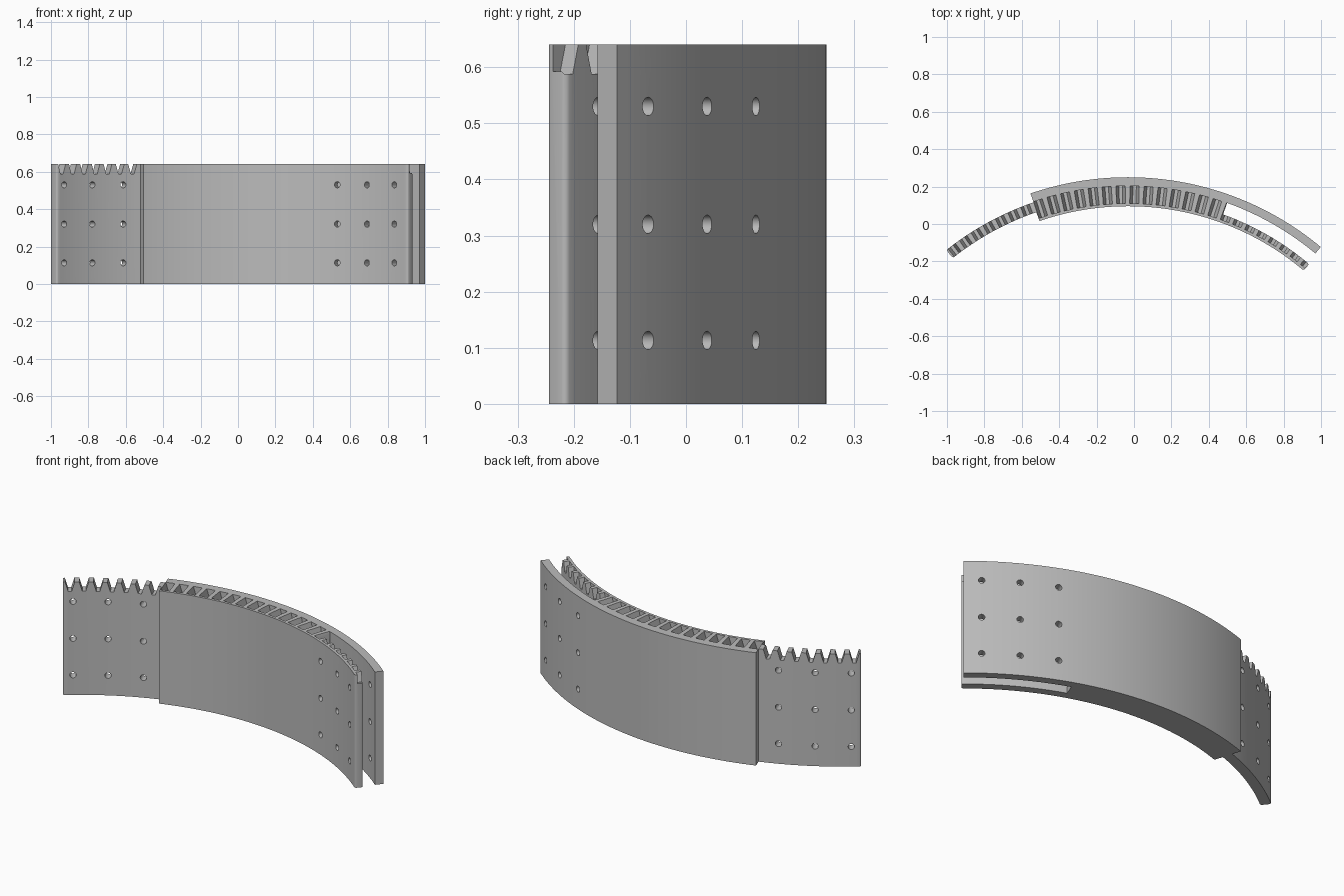
import bpy, bmesh, math
from mathutils import Matrix, Vector

cube = bpy.data.objects.get("Cube")
if cube:
    bpy.data.objects.remove(cube, do_unlink=True)

CENTRE = Vector((-0.032, -1.36, 0))
HEIGHT = 0.64

grey = bpy.data.materials.new("plain grey")
grey.use_nodes = True
grey.diffuse_color = (0.5, 0.5, 0.5, 1)
grey.node_tree.nodes["Principled BSDF"].inputs["Base Color"].default_value = (0.5, 0.5, 0.5, 1)


def polar(radius, degrees, z=0.0):
    """Point on the arch; zero degrees is the crown, positive toward +x."""
    a = math.radians(degrees)
    return CENTRE + Vector((radius * math.sin(a), radius * math.cos(a), z))


def arc(radius, start, end):
    steps = max(2, round(abs(end - start) / 1.0))
    return [polar(radius, start + (end - start) * i / steps) for i in range(steps + 1)]


def make_object(name, bm):
    bmesh.ops.recalc_face_normals(bm, faces=bm.faces)
    mesh = bpy.data.meshes.new(name)
    bm.to_mesh(mesh)
    bm.free()
    mesh.materials.append(grey)
    obj = bpy.data.objects.new(name, mesh)
    bpy.context.collection.objects.link(obj)
    return obj


def add_prism(bm, points, direction):
    verts = [bm.verts.new(p) for p in points]
    face = bm.faces.new(verts)
    ext = bmesh.ops.extrude_face_region(bm, geom=[face])
    moved = [g for g in ext["geom"] if isinstance(g, bmesh.types.BMVert)]
    bmesh.ops.translate(bm, verts=moved, vec=direction)


# Arched body: tongue on one end, slot between two skins on the other
TONGUE_END, SKIN_END = -38.5, 40.2
outline = (arc(1.455, -19, SKIN_END) + arc(1.5, SKIN_END, 19.8)
           + arc(1.565, 19.8, 39.8) + arc(1.61, 39.8, -18.9)
           + arc(1.56, -18.9, TONGUE_END) + arc(1.505, TONGUE_END, -19))
bm = bmesh.new()
add_prism(bm, outline, Vector((0, 0, HEIGHT)))

# Rounded corners on the tongue tip and the inner skin tip
tips = []
for e in bm.edges:
    a, b = (v.co - CENTRE for v in e.verts)
    angle = math.degrees(math.atan2(a.x, a.y))
    if abs(a.z - b.z) > 0.1 and min(abs(angle - TONGUE_END), abs(angle - SKIN_END)) < 0.05:
        tips.append(e)
bmesh.ops.bevel(bm, geom=tips, offset=0.01, segments=3, profile=0.5, affect="EDGES")
body = make_object("arched_wall_segment", bm)

# Tapered grooves that leave a row of teeth along the top
bm = bmesh.new()
for i in range(29):
    angle = -37.2 + 2.75 * i
    out = polar(1, angle) - CENTRE
    side = Vector((out.y, -out.x, 0))
    base = polar(1.47, angle)
    profile = [(-0.009, 0.588), (0.009, 0.588), (0.032, 0.665), (-0.032, 0.665)]
    add_prism(bm, [base + side * s + Vector((0, 0, z)) for s, z in profile], out * 0.093)
grooves = make_object("groove_cutter", bm)

# Radial pin holes, three by three on each end
bm = bmesh.new()
for sign in (-1, 1):
    for angle in (22.75, 29.75, 36.6):
        for z in (0.113, 0.32, 0.53):
            turn = Matrix.Rotation(-math.radians(sign * angle), 4, "Z")
            lay = Matrix.Rotation(math.radians(90), 4, "X")
            place = Matrix.Translation(polar(1.53, sign * angle, z))
            bmesh.ops.create_cone(bm, cap_ends=True, segments=20, radius1=0.0165,
                                  radius2=0.0165, depth=0.3, matrix=place @ turn @ lay)
holes = make_object("hole_cutter", bm)

# Cut, then shade
bpy.ops.object.select_all(action="DESELECT")
bpy.context.view_layer.objects.active = body
body.select_set(True)
for cutter in (grooves, holes):
    cutter.hide_render = True
    mod = body.modifiers.new(cutter.name, "BOOLEAN")
    mod.operation = "DIFFERENCE"
    mod.solver = "EXACT"
    mod.object = cutter
    bpy.ops.object.modifier_apply(modifier=mod.name)
    bpy.data.objects.remove(cutter, do_unlink=True)
bpy.ops.object.shade_smooth_by_angle(angle=math.radians(35))
